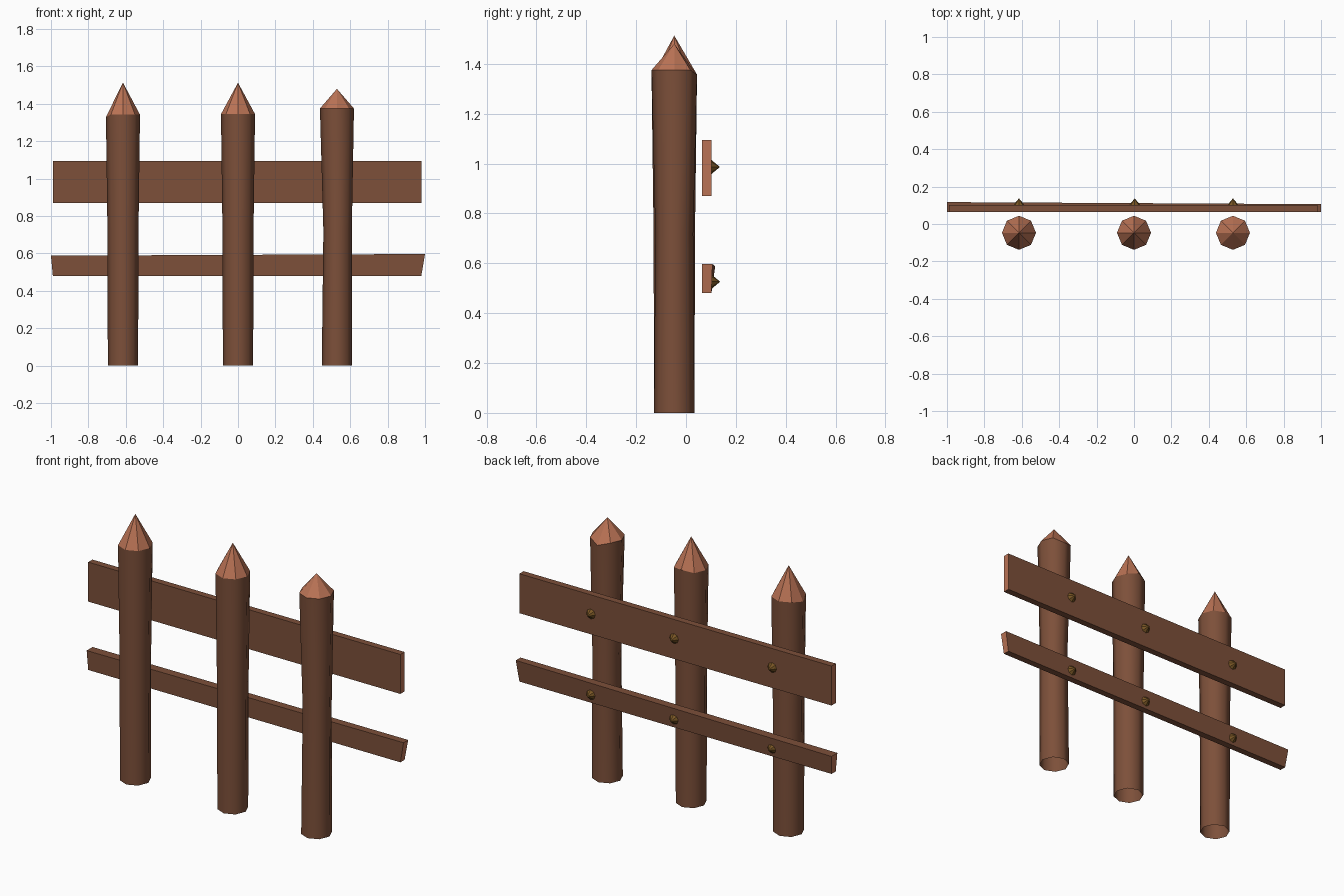
import bpy, bmesh, math
from mathutils import Matrix

if "Cube" in bpy.data.objects:
    bpy.data.objects.remove(bpy.data.objects["Cube"])


def material(name, rgb):
    m = bpy.data.materials.new(name)
    m.diffuse_color = (*rgb, 1)
    m.use_nodes = True
    m.node_tree.nodes["Principled BSDF"].inputs["Base Color"].default_value = m.diffuse_color
    return m


BARK = material("brown wood", (0.205, 0.080, 0.042))
CUT = material("cut wood", (0.49, 0.170, 0.090))
NAIL = material("tarnished nail", (0.190, 0.092, 0.018))


def finish(name, bm, mats):
    me = bpy.data.meshes.new(name)
    bm.to_mesh(me)
    bm.free()
    for m in mats:
        me.materials.append(m)
    ob = bpy.data.objects.new(name, me)
    bpy.context.collection.objects.link(ob)
    return ob


# Eight-sided post, open underneath, with a sharpened tip
def post(name, x, shoulder, apex, waist=0.0, left_dz=0.0, back_dz=0.0):
    bm = bmesh.new()
    cy = -0.047
    rings = []
    for z, r, dx in ((0, 0.081, 0), (0.72, 0.083 - waist, waist / 2), (shoulder, 0.091, 0)):
        ring = []
        for i in range(8):
            a = i * math.pi / 4
            dz = 0
            if z == shoulder:
                dz = back_dz if i == 2 else left_dz if i == 4 else 0
            ring.append(bm.verts.new((x + dx + r * math.cos(a), cy + r * math.sin(a), z + dz)))
        rings.append(ring)
    top = bm.verts.new((x, cy, apex))
    for i in range(8):
        j = (i + 1) % 8
        for lo, hi in zip(rings, rings[1:]):
            bm.faces.new((lo[i], lo[j], hi[j], hi[i])).smooth = True
        bm.faces.new((rings[-1][i], rings[-1][j], top)).material_index = 1
    finish(name, bm, (BARK, CUT))


post("post_left", -0.615, 1.342, 1.513, left_dz=-0.012)
post("post_middle", 0.0, 1.345, 1.513, back_dz=0.012)
post("post_right", 0.529, 1.375, 1.48, waist=0.007, back_dz=-0.02)


# Rail: a box whose top corners can be nudged, with pale sawn ends
def rail(name, z0, z1, top):
    bm = bmesh.new()
    bmesh.ops.create_cube(bm, size=1)
    for v in bm.verts:
        right, back, up = (c > 0 for c in v.co)
        end = top[right]
        v.co.x = end[0] if up else (0.98 if right else -0.99)
        v.co.y = (end[1] if up else 0.102) if back else 0.064
        v.co.z = z1 + end[2] if up else z0
    bm.normal_update()
    for f in bm.faces:
        f.material_index = int(abs(f.normal.x) > 0.7)
    finish(name, bm, (BARK, CUT))


# per end: top x, top back y, top z offset
rail("upper_rail", 0.87, 1.095, ((-0.99, 0.102, 0), (0.98, 0.102, 0)))
rail("lower_rail", 0.48, 0.59, ((-1.0, 0.117, -0.002), (1.0, 0.106, 0.007)))

# Pointed nail heads on the back of the rails
for row, z, y in (("upper", 0.986, 0.100), ("lower", 0.526, 0.101)):
    for side, x in (("left", -0.615), ("middle", 0.004), ("right", 0.529)):
        bm = bmesh.new()
        bmesh.ops.create_cone(bm, cap_ends=False, segments=8, radius1=0.03, radius2=0, depth=0.036,
                              matrix=Matrix.Translation((x, y + 0.018, z)) @ Matrix.Rotation(-math.pi / 2, 4, 'X'))
        bmesh.ops.remove_doubles(bm, verts=bm.verts, dist=1e-5)
        finish(f"nail_{row}_{side}", bm, (NAIL,))
